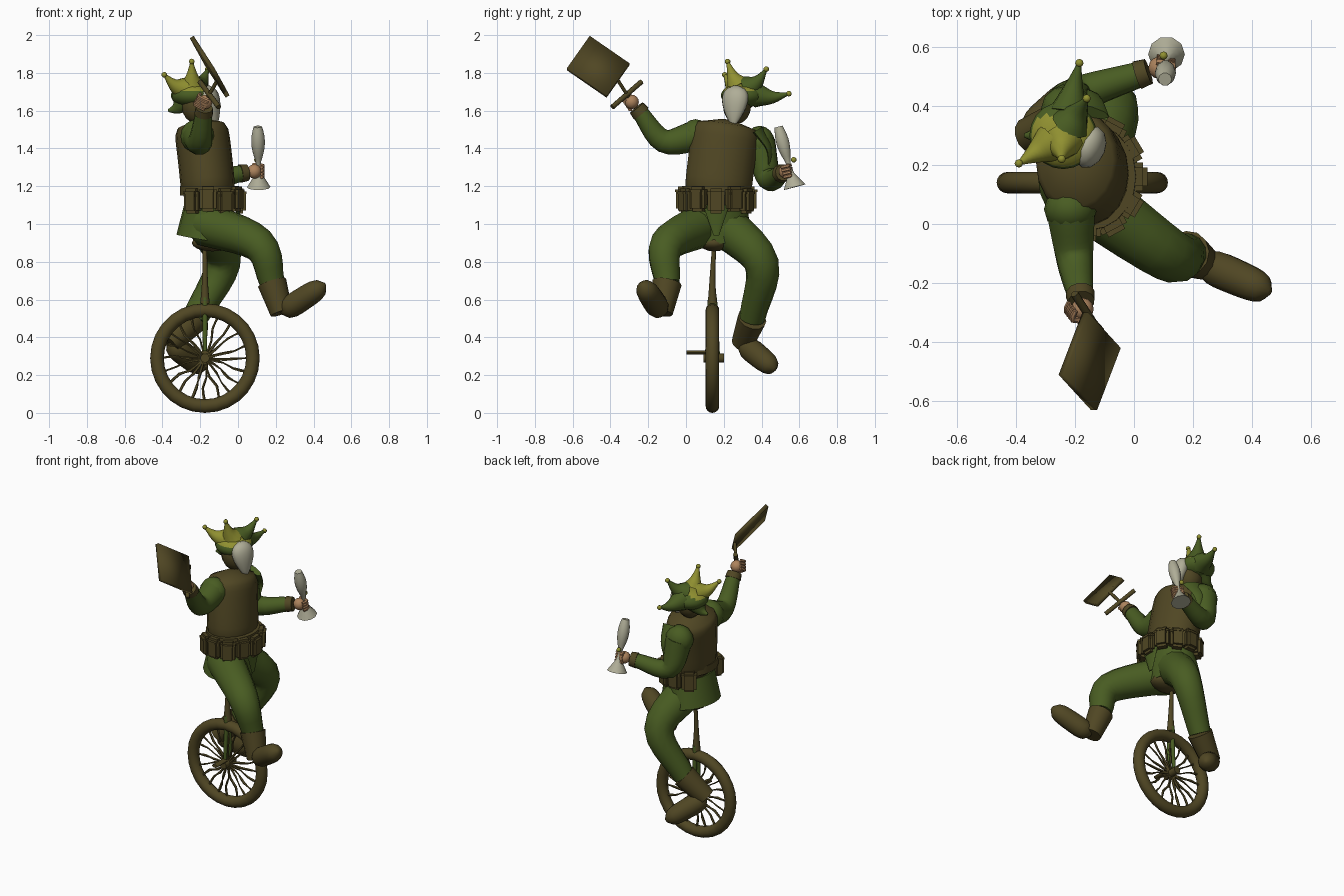
import bpy, bmesh, math, random
from mathutils import Vector, Matrix

if "Cube" in bpy.data.objects:
    bpy.data.objects.remove(bpy.data.objects["Cube"])
random.seed(4)
ACROSS = Vector((1, 0, 0))
SKEW = Vector((0.3, 0.9, 0.3))


def material(name, *rgb):
    mat = bpy.data.materials.new(name)
    mat.use_nodes = True
    mat.diffuse_color = (*rgb, 1)
    mat.node_tree.nodes["Principled BSDF"].inputs["Base Color"].default_value = (*rgb, 1)
    return mat


BROWN = material("dark brown leather", 0.08, 0.062, 0.017)
GREEN = material("moss green cloth", 0.066, 0.108, 0.016)
YELLOW = material("dull yellow", 0.28, 0.28, 0.03)
PALE = material("pale bone", 0.43, 0.42, 0.31)
SKIN = material("skin", 0.42, 0.23, 0.11)


def finish(name, bm, mat, sharp_angle=50):
    bmesh.ops.recalc_face_normals(bm, faces=bm.faces)
    mesh = bpy.data.meshes.new(name)
    bm.to_mesh(mesh)
    bm.free()
    mesh.materials.append(mat)
    for face in mesh.polygons:
        face.use_smooth = True
    mesh.set_sharp_from_angle(angle=math.radians(sharp_angle))
    ob = bpy.data.objects.new(name, mesh)
    bpy.context.scene.collection.objects.link(ob)
    return ob


def smooth_path(points, steps):
    """Sample a curve that passes through every point."""
    ends = [2 * points[0] - points[1], *points, 2 * points[-1] - points[-2]]
    path = []
    for a, b, c, d in zip(ends, ends[1:], ends[2:], ends[3:]):
        for t in (k / steps for k in range(steps)):
            path.append(b + ((c - a) * t + (2 * a - 5 * b + 4 * c - d) * t**2
                             + (3 * b - a - 3 * c + d) * t**3) / 2)
    return path + [points[-1]]


def taper(start, end, blunt=None):
    """Radius rule from start to end; blunt rounds off both tips."""
    def radius(t):
        tip = 1 if blunt is None else max(0.2, math.sqrt(1 - abs(2 * t - 1) ** blunt))
        return (start + (end - start) * t) * tip
    return radius


def limb(name, mat, points, radius, flatten=1, side=SKEW, sides=12, steps=5):
    """Skin a smooth path; flatten squeezes the section along side."""
    bm = bmesh.new()
    path = smooth_path([Vector(p) for p in points], steps)
    last = len(path) - 1
    u = side
    loops = []
    for i, centre in enumerate(path):
        along = (path[min(i + 1, last)] - path[max(i - 1, 0)]).normalized()
        u = (u - along * u.dot(along)).normalized()
        v = along.cross(u)
        r = radius(i / last)
        loops.append([bm.verts.new(centre + (u * flatten * math.cos(a) + v * math.sin(a)) * r)
                      for a in (math.tau * k / sides for k in range(sides))])
    for low, high in zip(loops, loops[1:]):
        for k in range(sides):
            bm.faces.new((low[k - 1], low[k], high[k], high[k - 1]))
    bm.faces.new(loops[0])
    bm.faces.new(loops[-1])
    return finish(name, bm, mat)


def ball(name, mat, centre, size, segments=12):
    bm = bmesh.new()
    bmesh.ops.create_uvsphere(bm, u_segments=segments, v_segments=segments * 2 // 3, radius=1)
    bm.transform(Matrix.Translation(centre) @ Matrix.Diagonal((*size, 1)))
    return finish(name, bm, mat, sharp_angle=80)


def box(name, mat, centre, size, turn):
    bm = bmesh.new()
    bmesh.ops.create_cube(bm, size=1)
    bm.transform(Matrix.Diagonal((*size, 1)))
    bmesh.ops.bevel(bm, geom=bm.edges[:], offset=0.016, segments=2, affect='EDGES')
    bm.transform(Matrix.Translation(centre) @ Matrix.Rotation(turn, 4, 'Z'))
    return finish(name, bm, mat)


# Unicycle wheel
hub = Vector((-0.175, 0.14, 0.29))
bpy.ops.mesh.primitive_torus_add(major_segments=28, minor_segments=16, major_radius=0.254,
                                 minor_radius=0.036, location=hub, rotation=(math.pi / 2, 0, 0))
tyre = bpy.context.object
tyre.name = "tyre"
tyre.data.materials.append(BROWN)
bpy.ops.object.shade_smooth_by_angle()
spokes = 20
for i in range(spokes):
    turn = math.tau * i / spokes
    path = []
    for reach, wobble in ((0.02, 0), (0.1, 0.1), (0.16, 0.1), (0.24, 0)):
        a = turn + random.uniform(-wobble, wobble)
        path.append(hub + Vector((math.cos(a), 0, math.sin(a))) * reach)
    limb("spoke", BROWN, path, lambda t: random.uniform(0.004, 0.009), sides=5, steps=2)

# Unicycle frame
up = Vector((0, 0, 0.1))
axle = Vector((0, 0.06, 0))
crown = hub + up * 3.2
saddle = hub + Vector((0.04, 0.01, 0.61))
limb("hub", BROWN, (hub - axle * 0.8, hub + axle), taper(0.024, 0.024))
for spread in (-0.03, 0.03):
    leg = Vector((0, spread, 0))
    limb("fork_leg", GREEN, (hub + leg, crown + leg * 0.3), taper(0.011, 0.016), sides=8)
limb("seat_post", BROWN, (crown - up * 0.3, crown + up, saddle - ACROSS * 0.04),
     lambda t: 0.012 + 0.014 * (1 - t) ** 2)
ball("seat", BROWN, saddle, (0.11, 0.08, 0.045))
pedal = hub + up * 0.3
limb("pedal", BROWN, (pedal - axle * 0.5, pedal - axle * 2.3), taper(0.02, 0.02), flatten=0.5,
     side=Vector((0, 0, 1)))


# Legs with boots
def build_leg(side, hip, knee, ankle, heel, toe):
    limb(side + "_leg", GREEN, (hip, knee, ankle), taper(0.118, 0.068))
    limb(side + "_boot_shaft", BROWN, (ankle, heel), taper(0.078, 0.06))
    limb(side + "_boot_foot", BROWN, (heel, toe), taper(0.066, 0.058, blunt=4), steps=10)


build_leg("right", hip=(-0.17, 0.1, 1), knee=(0.11, -0.1, 0.89), ankle=(0.18, -0.1, 0.69),
          heel=(0.23, -0.13, 0.53), toe=(0.46, -0.23, 0.68))
build_leg("left", hip=(-0.15, 0.2, 1), knee=(-0.08, 0.4, 0.79), ankle=(-0.23, 0.35, 0.5),
          heel=(-0.36, 0.3, 0.37), toe=(-0.18, 0.47, 0.23))

# Tunic, vest, belt and pouches
waist = Vector((-0.15, 0.16, 1.1))
hem = Vector((-0.18, 0.165, 0.92))
limb("tunic_skirt", GREEN, (hem, waist), taper(0.185, 0.165), flatten=0.8, side=ACROSS, sides=18)
front = waist + ACROSS * 0.15
limb("tunic_flap", GREEN, (front, front - up * 1.6), taper(0.07, 0.015), flatten=0.2, side=ACROSS)
limb("vest", BROWN, (waist, (-0.175, 0.19, 1.35), (-0.2, 0.22, 1.55)), taper(0.18, 0.18, blunt=8),
     flatten=0.8, side=ACROSS, sides=18, steps=6)
limb("belt", BROWN, (waist + up / 2, waist + up), taper(0.182, 0.18), flatten=0.87, side=ACROSS, sides=20)
pouches = 9
for i in range(pouches):
    turn = math.radians(31) * (i - pouches // 2)
    out = waist + Vector((0.16 * math.cos(turn), 0.18 * math.sin(turn), 0.01 * (i % 2)))
    box("belt_pouch", BROWN, out + up * 0.2, (0.065, 0.09, 0.13), turn)
    box("pouch_lid", BROWN, out + up * 0.65, (0.072, 0.095, 0.045), turn)


# Arms, with fingers curled round whatever is held along grip
def build_arm(side, shoulder, elbow, wrist, grip):
    shoulder, elbow, wrist = Vector(shoulder), Vector(elbow), Vector(wrist)
    forward = (wrist - elbow).normalized()
    hand = wrist + forward * 0.06
    limb(side + "_sleeve", GREEN, (shoulder, elbow, wrist), taper(0.085, 0.043))
    limb(side + "_cuff", BROWN, (wrist - forward * 0.02, wrist + forward * 0.02), taper(0.05, 0.045))
    ball(side + "_shoulder_cap", GREEN, shoulder, (0.09, 0.08, 0.09))
    ball(side + "_hand", SKIN, hand, (0.038, 0.038, 0.038))
    grip = Vector(grip).normalized()
    out = (forward - grip * forward.dot(grip)).normalized()
    palm = grip.cross(out) * 0.03
    for k in range(4):
        knuckle = hand + grip * 0.018 * (k - 1.5)
        limb(side + "_finger", SKIN, (knuckle + palm, knuckle + out * 0.05, knuckle + out * 0.03 - palm),
             taper(0.012, 0.009), side=grip, sides=6, steps=2)
    return hand


right_hand = build_arm("right", shoulder=(-0.215, 0.05, 1.465), elbow=(-0.2, -0.12, 1.44),
                       wrist=(-0.18, -0.25, 1.6), grip=(0.06, -0.08, 0.12))
build_arm("left", shoulder=(-0.225, 0.39, 1.43), elbow=(-0.18, 0.44, 1.24),
          wrist=(0.03, 0.51, 1.27), grip=(0, -0.08, 0.33))
flap = Vector((-0.15, 0.38, 1.5))
limb("shoulder_flap", GREEN, (flap, flap + axle - up, flap + axle - up * 1.9), taper(0.07, 0.01),
     flatten=0.3, sides=8)

# Broad blade with crossbar and handle
butt, end = Vector((-0.11, -0.36, 1.76)), Vector((-0.19, -0.57, 1.905))
half = Vector((-0.055, 0.06, 0.085))
bm = bmesh.new()
bm.faces.new([bm.verts.new(p) for p in (butt + half, butt - half, end - half, end + half)])
solid = finish("blade", bm, BROWN).modifiers.new("thickness", 'SOLIDIFY')
solid.thickness, solid.offset = 0.024, 0
guard = right_hand.lerp(butt, 0.35)
bar = Vector((-0.05, 0.077, 0.067))
limb("blade_handle", BROWN, (right_hand, butt), taper(0.01, 0.01), sides=8)
limb("blade_crossbar", BROWN, (guard + bar, guard, guard - bar), taper(0.014, 0.014), sides=8)

# Cup with a flared foot and a long bulb
limb("cup", PALE, ((0.11, 0.575, 1.195), (0.105, 0.49, 1.515)),
     lambda t: 0.012 + 0.05 * max(0, 1 - 4 * t) + 0.024 * max(0, math.sin(math.pi * (t - 0.4) / 0.7)),
     sides=10, steps=14)
bead = (0.015,) * 3
ball("cup_bead", YELLOW, (0.1, 0.57, 1.34), bead, segments=8)

# Head and mask
ball("head", BROWN, (-0.215, 0.27, 1.63), (0.085, 0.075, 0.1))
limb("mask", PALE, ((-0.115, 0.25, 1.52), (-0.165, 0.265, 1.73)), taper(0.035, 0.1, blunt=2),
     flatten=0.65, side=Vector((0.9, -0.35, 0)), steps=14)

# Pointed hat, yellow on top, with bells
crest = Vector((-0.24, 0.3, 1.68))
hat = ball("hat_crown", GREEN, crest, (0.115, 0.115, 0.065), segments=20)
hat.data.materials.append(YELLOW)
for face in hat.data.polygons:
    face.material_index = int(face.center.z > crest.z + 0.02 and face.center.y < crest.y + 0.06)
for tip in ((-0.39, 0.205, 1.79), (-0.245, 0.22, 1.86), (-0.16, 0.425, 1.82),
            (-0.185, 0.545, 1.69), (-0.37, 0.3, 1.6)):
    tip = Vector(tip)
    bend = crest.lerp(tip, 0.65) - up * 0.15
    cloth = YELLOW if tip.y < crest.y - 0.05 else GREEN
    limb("hat_point", cloth, (crest.lerp(tip, 0.3), bend, tip),
         lambda t: 0.008 + 0.06 * (1 - t) ** 1.2, sides=10)
    if tip.z > crest.z:
        ball("hat_bell", YELLOW, tip, bead, segments=8)
